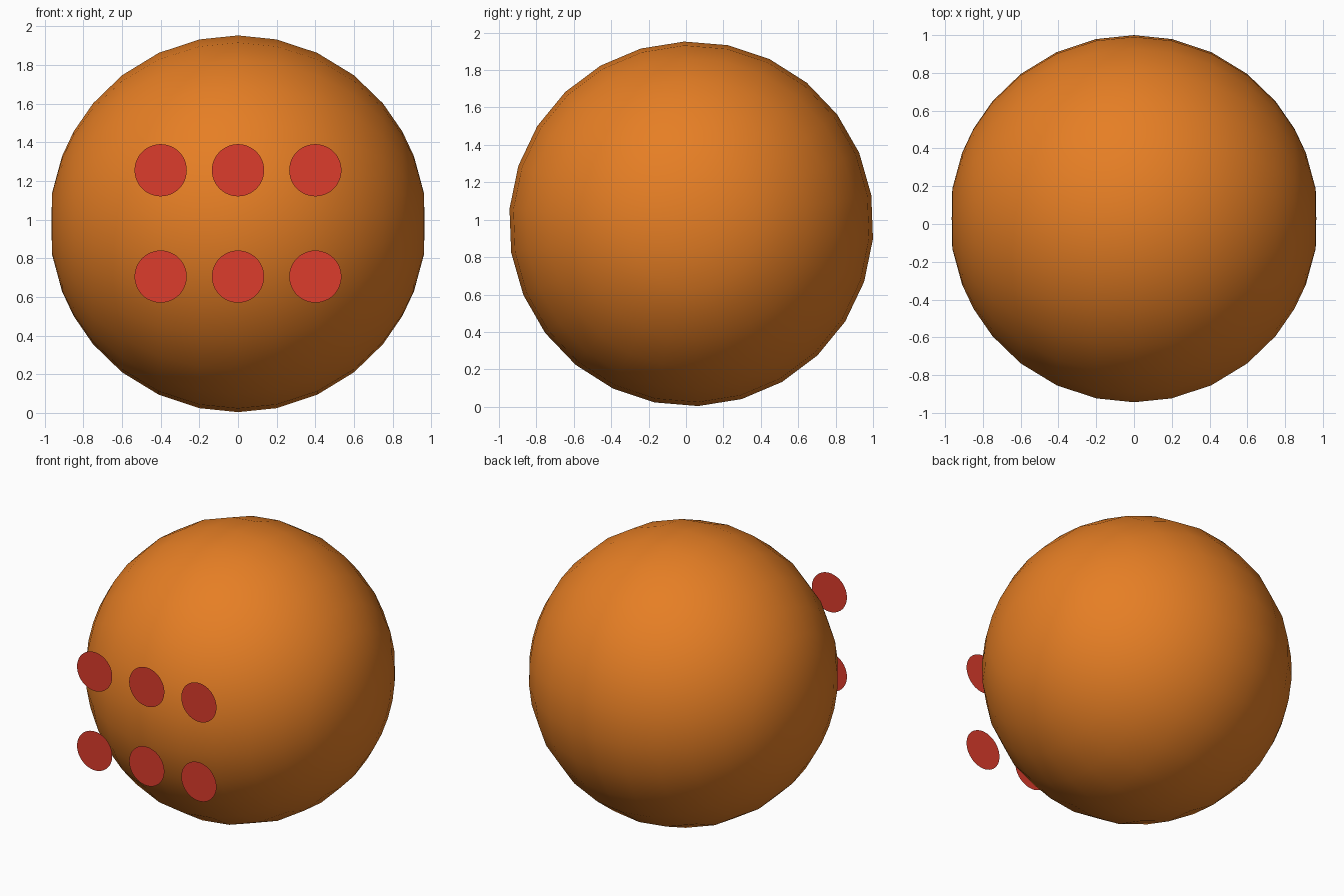
import bpy
import bmesh
from math import sin, cos, sqrt, pi, radians
from mathutils import Matrix

cube = bpy.data.objects.get("Cube")
if cube:
    bpy.data.objects.remove(cube, do_unlink=True)


def material(name, colour):
    mat = bpy.data.materials.new(name)
    mat.use_nodes = True
    mat.diffuse_color = (*colour, 1)
    bsdf = next(n for n in mat.node_tree.nodes if n.type == "BSDF_PRINCIPLED")
    bsdf.inputs["Base Color"].default_value = (*colour, 1)
    return mat


def add_object(name, bm, mat, smooth):
    mesh = bpy.data.meshes.new(name)
    bm.to_mesh(mesh)
    bm.free()
    mesh.materials.append(mat)
    for poly in mesh.polygons:
        poly.use_smooth = smooth
    obj = bpy.data.objects.new(name, mesh)
    bpy.context.collection.objects.link(obj)
    return obj


orange = material("orange", (0.79, 0.21, 0.018))
red = material("red", (0.72, 0.045, 0.025))

# Ball: rings around the x axis, blunt at both ends
RADIUS, SEGMENTS, TILT = 0.975, 26, radians(-2.2)
half = [0.2, 0.41, 0.6, 0.75, 0.85, 0.91, 0.962]
stations = [-x for x in reversed(half)] + [0] + half

bm = bmesh.new()
rings = []
for x in stations:
    r = sqrt(RADIUS ** 2 - x ** 2)
    angles = [TILT + 2 * pi * k / SEGMENTS for k in range(SEGMENTS)]
    rings.append([bm.verts.new((x, r * sin(a), r * cos(a))) for a in angles])
for a, b in zip(rings, rings[1:]):
    for i in range(SEGMENTS):
        j = (i + 1) % SEGMENTS
        bm.faces.new((a[i], a[j], b[j], b[i]))
for ring, x in ((rings[0], -0.965), (rings[-1], 0.965)):
    pole = bm.verts.new((x, 0, 0))
    for i in range(SEGMENTS):
        bm.faces.new((ring[i], ring[(i + 1) % SEGMENTS], pole))
bmesh.ops.recalc_face_normals(bm, faces=bm.faces)
ball = add_object("ball", bm, orange, True)
ball.location = (0, 0.028, 0.978)

# Two rows of three flat discs standing just in front of the ball
for row, z in (("upper", 1.255), ("lower", 0.705)):
    for side, x in (("right", -0.4), ("middle", 0), ("left", 0.4)):
        bm = bmesh.new()
        bmesh.ops.create_circle(bm, cap_ends=True, segments=48, radius=0.135,
                                matrix=Matrix.Rotation(pi / 2, 4, "X"))
        disc = add_object(f"{row}_{side}_disc", bm, red, False)
        disc.location = (x, -1, z)
